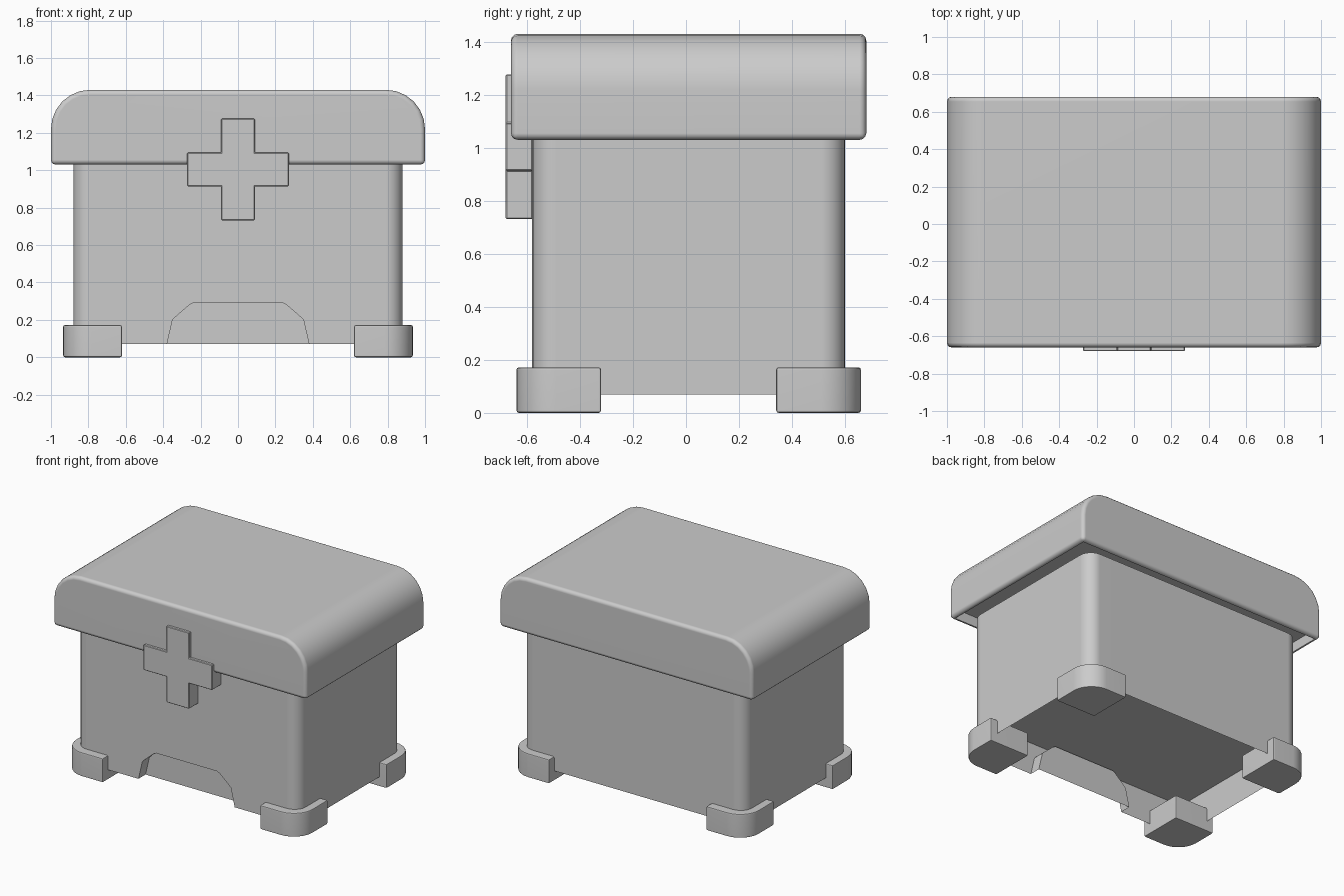
import bpy, bmesh, math
from mathutils import Vector

if "Cube" in bpy.data.objects:
    bpy.data.objects.remove(bpy.data.objects["Cube"])

CY = 0.01  # depth centre of chest, lid and feet

grey = bpy.data.materials.new("plain_grey")
grey.diffuse_color = (0.6, 0.6, 0.6, 1)
grey.use_nodes = True
grey.node_tree.nodes["Principled BSDF"].inputs["Base Color"].default_value = grey.diffuse_color


def arc(cx, cy, r, a0, a1, n):
    """Points on an arc, angles in degrees."""
    return [(cx + r * math.cos(math.radians(a0 + (a1 - a0) * i / n)),
             cy + r * math.sin(math.radians(a0 + (a1 - a0) * i / n)))
            for i in range(n + 1)]


def finish(bm, name, angle=35):
    """Turn a bmesh into a shaded object."""
    me = bpy.data.meshes.new(name)
    bm.to_mesh(me)
    bm.free()
    me.materials.append(grey)
    ob = bpy.data.objects.new(name, me)
    bpy.context.collection.objects.link(ob)
    bpy.ops.object.select_all(action='DESELECT')
    ob.select_set(True)
    bpy.context.view_layer.objects.active = ob
    bpy.ops.object.shade_smooth_by_angle(angle=math.radians(angle))
    mod = ob.modifiers.new("even_shading", 'WEIGHTED_NORMAL')
    mod.keep_sharp = True
    return ob


def prism(points, offset):
    """Closed prism from a loop of 3D points and an extrusion vector."""
    bm = bmesh.new()
    face = bm.faces.new([bm.verts.new(p) for p in points])
    geo = bmesh.ops.extrude_face_region(bm, geom=[face], use_keep_orig=True)["geom"]
    bmesh.ops.translate(bm, vec=offset, verts=[g for g in geo if isinstance(g, bmesh.types.BMVert)])
    bmesh.ops.recalc_face_normals(bm, faces=bm.faces)
    return bm


def soften(bm, width, segments):
    """Bevel only the sharp edges."""
    edges = [e for e in bm.edges if e.calc_face_angle(0) > math.radians(40)]
    bmesh.ops.bevel(bm, geom=edges, offset=width, segments=segments,
                    profile=0.5, affect='EDGES', clamp_overlap=True)


# Chest body: rounded walls, arched recess in front, raised floor
W, D, R, Z0, Z1, ZF = 0.88, 0.59, 0.09, 0.07, 1.03, 0.30
loop = []
for sx, sy, a in ((1, -1, -90), (1, 1, 0), (-1, 1, 90), (-1, -1, 180)):
    loop += arc(sx * (W - R), CY + sy * (D - R), R, a, a + 90, 6)
bm = bmesh.new()
low = [bm.verts.new((x, y, Z0)) for x, y in loop]
top = [bm.verts.new((x, y, Z1)) for x, y in loop]
for i in range(len(loop) - 1):
    bm.faces.new((low[i], low[i + 1], top[i + 1], top[i]))
bm.faces.new(top)
half = [(0.38, Z0), (0.35, 0.20), (0.335, 0.215), (0.26, 0.28), (0.24, 0.29)]
arch = [(-x, z) for x, z in half] + half[::-1]
rim = [bm.verts.new((x, CY - D, z)) for x, z in arch]
back = [bm.verts.new((x, CY - D + 0.08, z)) for x, z in arch]
bm.faces.new([low[-1]] + rim + [low[0], top[0], top[-1]])
for i in range(len(arch) - 1):
    bm.faces.new((rim[i], back[i], back[i + 1], rim[i + 1]))
bm.faces.new(back[::-1])
bm.faces.new([bm.verts.new((x, y, ZF)) for x, y in reversed(loop)])
finish(bm, "chest_body")

# Lid: rounded long edges, hollow underneath
prof = arc(0.79, 1.22, 0.21, 0, 90, 6)
prof = [(1, 1.03)] + prof + [(-x, z) for x, z in reversed(prof)] + [(-1, 1.03)]
bm = prism([(x, CY - 0.67, z) for x, z in prof], Vector((0, 1.34, 0)))
soften(bm, 0.025, 3)
bm.normal_update()
under = max((f for f in bm.faces if f.normal.z < -0.99), key=lambda f: f.calc_area())
bmesh.ops.inset_region(bm, faces=[under], thickness=0.005)
geo = bmesh.ops.extrude_face_region(bm, geom=[under])["geom"]
bmesh.ops.translate(bm, vec=(0, 0, 0.07), verts=[g for g in geo if isinstance(g, bmesh.types.BMVert)])
if under.is_valid:
    bm.faces.remove(under)
bmesh.ops.recalc_face_normals(bm, faces=bm.faces)
finish(bm, "lid")

# Cross-shaped clasp
a, b, zc = 0.09, 0.272, 1.004
quarter = [(b, -a), (b, a), (a, a)]
cross = []
for k in range(4):
    for x, z in quarter:
        for _ in range(k):
            x, z = -z, x
        cross.append((x, -0.68, zc + z))
bm = prism(cross, Vector((0, 0.102, 0)))
soften(bm, 0.004, 1)
finish(bm, "cross_clasp")

# Corner feet
xo, xi, yo, yi, r = 0.935, 0.62, 0.65, 0.33, 0.15
foot = [(xi, yi), (xo, yi)] + arc(xo - r, yo - r, r, 0, 90, 8) + [(xi, yo)]
for sx, side in ((-1, "left"), (1, "right")):
    for sy, end in ((-1, "front"), (1, "back")):
        bm = prism([(sx * x, CY + sy * y, 0) for x, y in foot], Vector((0, 0, 0.172)))
        soften(bm, 0.01, 2)
        finish(bm, f"{end}_{side}_foot")
